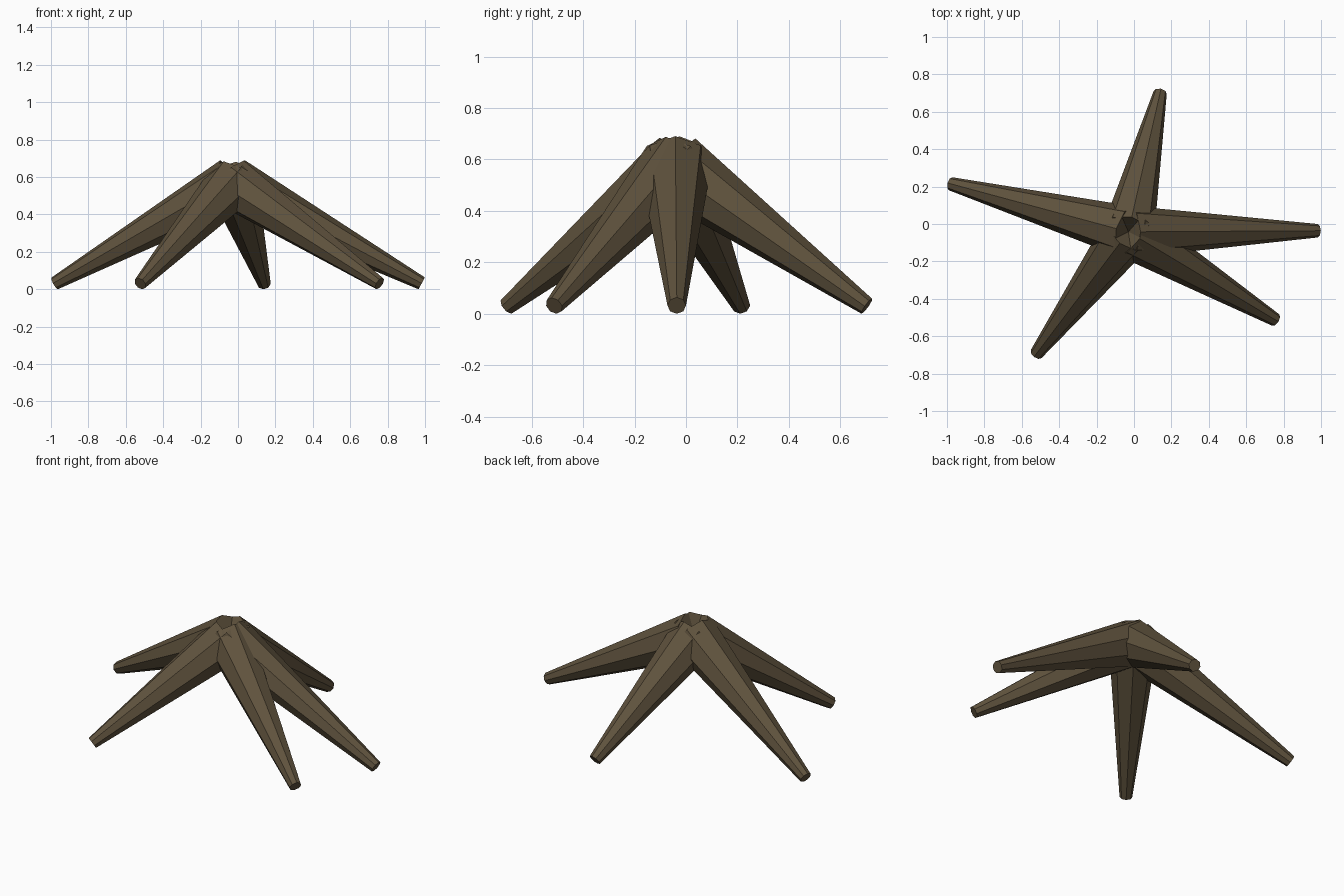
import bpy
from mathutils import Vector, Matrix

if "Cube" in bpy.data.objects:
    bpy.data.objects.remove(bpy.data.objects["Cube"])

mat = bpy.data.materials.new("bark")
mat.diffuse_color = (0.115, 0.085, 0.047, 1)
mat.use_nodes = True
mat.node_tree.nodes["Principled BSDF"].inputs["Base Color"].default_value = mat.diffuse_color

SIDES, R_FOOT, R_TOP = 8, 0.036, 0.14
HUB = Vector((-0.03, -0.042, 0.567))
FEET = [(0.982, -0.036), (0.14, 0.703), (-0.98, 0.215), (-0.523, -0.695), (0.757, -0.513)]


def add_root(name, foot):
    """Tapered eight-sided root from the hub to the ground, one ridge facing up."""
    axis = (HUB - foot).normalized()
    side = Vector((0, 0, 1)).cross(axis).normalized()
    ridge = axis.cross(side)
    bpy.ops.mesh.primitive_cone_add(vertices=SIDES, radius1=R_FOOT, radius2=R_TOP,
                                    depth=(HUB - foot).length)
    ob = bpy.context.object
    ob.name = name
    rot = Matrix((side, ridge, axis)).transposed().to_4x4()
    ob.matrix_world = Matrix.Translation((HUB + foot) / 2) @ rot
    ob.data.materials.append(mat)


# Five roots spreading from the shared hub
for i, (x, y) in enumerate(FEET):
    horizontal = (Vector((x, y)) - HUB.xy).length
    drop = HUB.z - 0.03
    foot_z = R_FOOT * horizontal / (horizontal ** 2 + drop ** 2) ** 0.5
    add_root(f"root_{i + 1}", Vector((x, y, foot_z)))
